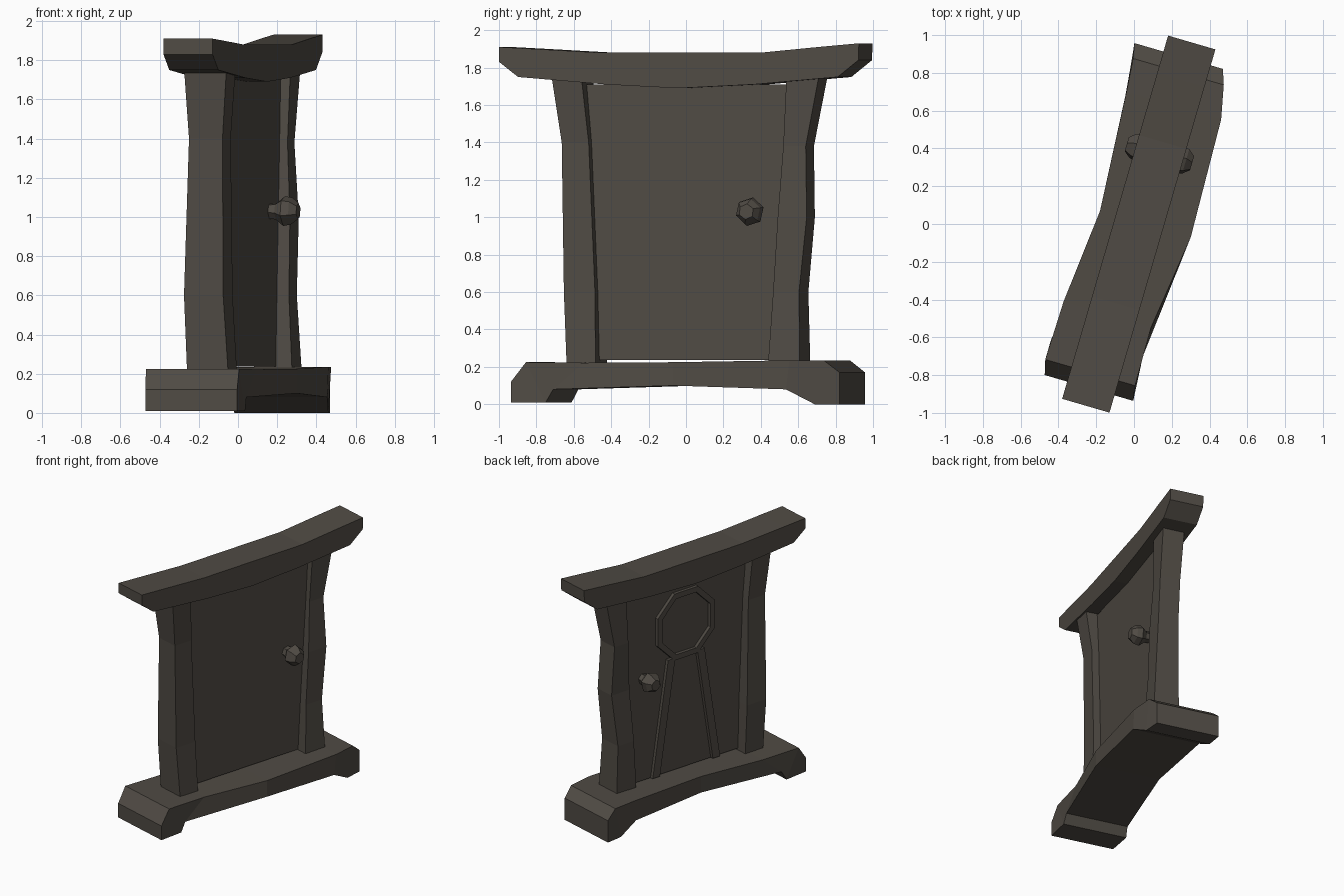
import bpy, bmesh, math
from math import sin, cos, pi

if "Cube" in bpy.data.objects:
    bpy.data.objects.remove(bpy.data.objects["Cube"])

ANGLE = -math.radians(16.26)   # whole door is turned about z; local x = depth, y = width
wood = bpy.data.materials.new("dark_wood")
wood.diffuse_color = (0.08, 0.07, 0.058, 1)
wood.use_nodes = True
wood.node_tree.nodes["Principled BSDF"].inputs["Base Color"].default_value = wood.diffuse_color


def loft(name, rings, closed=False):
    """Skin equal-sized rings of points; cap the ends or close the loop."""
    bm = bmesh.new()
    loops = [[bm.verts.new(p) for p in r] for r in rings]
    n, m = len(loops[0]), len(loops)
    for i in range(m if closed else m - 1):
        a, b = loops[i], loops[(i + 1) % m]
        for j in range(n):
            bm.faces.new((a[j], a[(j + 1) % n], b[(j + 1) % n], b[j]))
    if not closed:
        bm.faces.new(loops[0])
        bm.faces.new(loops[-1])
    bmesh.ops.recalc_face_normals(bm, faces=bm.faces)
    mesh = bpy.data.meshes.new(name)
    bm.to_mesh(mesh)
    bm.free()
    mesh.materials.append(wood)
    ob = bpy.data.objects.new(name, mesh)
    ob.rotation_euler.z = ANGLE
    bpy.context.collection.objects.link(ob)
    return ob


def beam(name, stations):
    """Horizontal beam: (y bottom, y top, x0, x1, z0, z1) per station."""
    loft(name, [[(x0, yb, z0), (x1, yb, z0), (x1, yt, z1), (x0, yt, z1)]
                for yb, yt, x0, x1, z0, z1 in stations])


def upright(name, stations):
    """Vertical piece: (z, y0, y1, x0, x1) per station."""
    loft(name, [[(x0, y0, z), (x1, y0, z), (x1, y1, z), (x0, y1, z)]
                for z, y0, y1, x0, x1 in stations])


# Footed, slightly bowed base
beam("base", [
    (-.90, -.90, -.23, .258, .01, .12),
    (-.71, -.82, -.25, .245, .01, .225),
    (-.67, -.50, -.243, .24, .08, .222),
    (.017, .017, -.192, .308, .10, .225),
    (.64, .66, -.234, .288, .08, .235),
    (.79, .84, -.25, .25, 0, .235),
    (.92, .92, -.266, .222, 0, .17)])

# Upswept lintel with undercut ends
beam("lintel", [
    (-.995, -.995, -.106, .155, 1.83, 1.91),
    (-.89, -.80, -.106, .155, 1.75, 1.90),
    (-.40, -.43, -.106, .155, 1.71, 1.88),
    (0, 0, -.106, .155, 1.69, 1.88),
    (.42, .46, -.106, .155, 1.71, 1.88),
    (.89, .80, -.106, .155, 1.75, 1.912),
    (1.005, 1.008, -.106, .155, 1.84, 1.93)])

# Crooked posts
upright("left_post", [
    (.21, -.627, -.466, -.088, .13),
    (.60, -.648, -.475, -.098, .11),
    (1.40, -.660, -.51, -.068, .11),
    (1.74, -.705, -.54, -.08, .143)])
upright("right_post", [
    (.21, .498, .675, -.06, .142),
    (.60, .52, .664, -.06, .119),
    (1.00, .545, .706, -.04, .117),
    (1.38, .57, .695, -.06, .097),
    (1.74, .59, .768, -.06, .106)])

# Door panel
upright("door_panel", [
    (.237, -.49, .53, -.005, .055),
    (1.0, -.51, .57, -.005, .055),
    (1.71, -.56, .62, -.005, .055)])

# Raised keyhole-shaped trim on the back of the door
ring = []
for i in range(8):
    a = pi / 8 + i * pi / 4
    ring.append([(x, .02 + r * cos(a), 1.36 + r * sin(a))
                 for x, r in ((0, .28), (-.03, .28), (-.03, .235), (0, .235))])
loft("keyhole_ring", ring, closed=True)
for side, label in ((1, "right"), (-1, "left")):
    upright("keyhole_leg_" + label, [
        (.237, *sorted((.02 + side * .24, .02 + side * .305)), -.03, 0),
        (1.12, *sorted((.02 + side * .10, .02 + side * .165)), -.03, 0)])

# Faceted knobs on both faces
for side, label in ((1, "front"), (-1, "back")):
    loft("knob_" + label, [
        [(.025 + side * d, .395 + r * cos(k * pi / 3 + t), 1.03 + r * sin(k * pi / 3 + t))
         for k in range(6)]
        for d, r, t in ((.02, .04, .2), (.065, .045, .2), (.105, .078, .3), (.145, .07, .3), (.18, .042, .4))])
